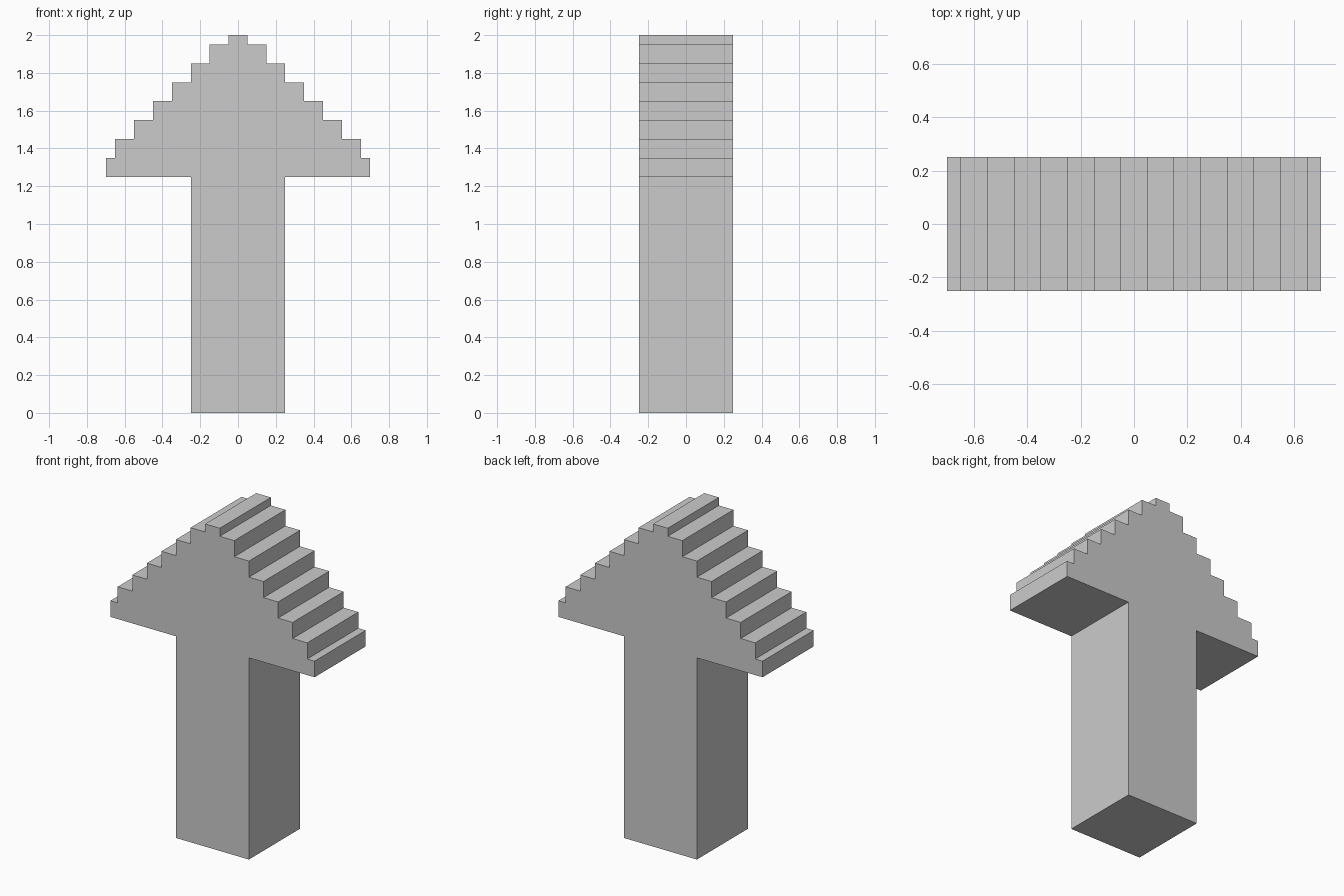
import bpy
import bmesh

if "Cube" in bpy.data.objects:
    bpy.data.objects.remove(bpy.data.objects["Cube"])

DEPTH = 0.5
SHAFT_HALF = 0.25
HEAD_BASE = 1.25
# half width and top height of each step of the arrow head, bottom to top
STEPS = [(0.70, 1.35), (0.65, 1.45), (0.55, 1.55), (0.45, 1.65),
         (0.35, 1.75), (0.25, 1.85), (0.15, 1.95), (0.05, 2.00)]

# right half of the outline: shaft, then the stepped head
half = [(SHAFT_HALF, 0.0), (SHAFT_HALF, HEAD_BASE)]
z = HEAD_BASE
for width, top in STEPS:
    half += [(width, z), (width, top)]
    z = top

# mirror to the left for the full outline
outline = half + [(-x, z) for x, z in reversed(half)]

# extrude the outline from front to back
bm = bmesh.new()
front = bm.faces.new([bm.verts.new((x, -DEPTH / 2, z)) for x, z in outline])
result = bmesh.ops.extrude_face_region(bm, geom=[front], use_keep_orig=True)
back_verts = [g for g in result["geom"] if isinstance(g, bmesh.types.BMVert)]
bmesh.ops.translate(bm, verts=back_verts, vec=(0, DEPTH, 0))
bmesh.ops.recalc_face_normals(bm, faces=bm.faces)

mesh = bpy.data.meshes.new("stepped_arrow")
bm.to_mesh(mesh)
bm.free()
arrow = bpy.data.objects.new("stepped_arrow", mesh)
bpy.context.collection.objects.link(arrow)
